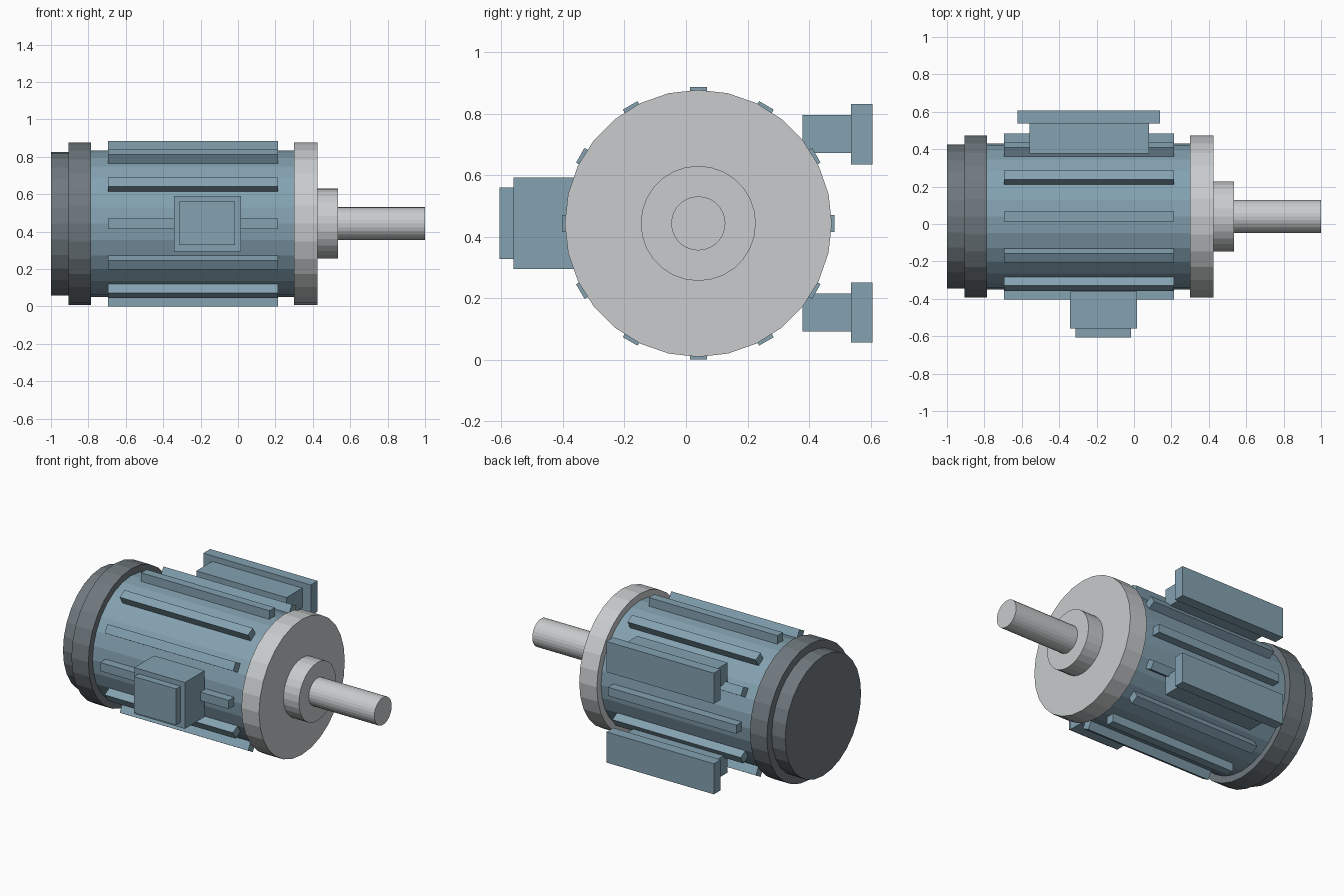
import bpy
import math
from mathutils import Matrix, Vector

default = bpy.data.objects.get("Cube")
if default:
    bpy.data.objects.remove(default, do_unlink=True)

CY, CZ = 0.04, 0.443      # motor axis
SEGMENTS = 28


def make_material(name, color):
    mat = bpy.data.materials.new(name)
    mat.use_nodes = True
    mat.diffuse_color = (*color, 1)
    mat.node_tree.nodes["Principled BSDF"].inputs["Base Color"].default_value = (*color, 1)
    return mat


blue = make_material("blue grey paint", (0.23, 0.36, 0.44))
dark = make_material("dark grey paint", (0.16, 0.19, 0.21))
steel = make_material("bright steel", (0.58, 0.60, 0.61))


def disc(name, x0, x1, radius, mat):
    """Cylinder along the motor axis."""
    bpy.ops.mesh.primitive_cylinder_add(
        vertices=SEGMENTS, radius=radius, depth=x1 - x0,
        location=((x0 + x1) / 2, CY, CZ), rotation=(0, math.pi / 2, 0))
    obj = bpy.context.object
    obj.name = name
    obj.data.materials.append(mat)


def box(name, xs, ys, zs, mat):
    """Box between the given limits on each axis."""
    bpy.ops.mesh.primitive_cube_add(size=1)
    obj = bpy.context.object
    obj.name = name
    limits = (xs, ys, zs)
    center = Vector([(a + b) / 2 for a, b in limits])
    size = Vector([b - a for a, b in limits])
    obj.data.transform(Matrix.Translation(center) @ Matrix.Diagonal(size).to_4x4())
    obj.data.materials.append(mat)
    return obj


# Housing, end covers and shaft
disc("housing", -0.80, 0.32, 0.391, blue)
disc("rear_cap", -1.0, -0.905, 0.384, dark)
disc("rear_band", -0.905, -0.785, 0.434, dark)
disc("front_flange", 0.30, 0.425, 0.434, steel)
disc("bearing_boss", 0.425, 0.535, 0.187, steel)
disc("shaft", 0.535, 1.0, 0.088, steel)

# Cooling fins around the housing
for i in range(12):
    fin = box(f"cooling_fin_{i + 1}", (-0.695, 0.215), (-0.0275, 0.0275), (0.37, 0.443), blue)
    fin.rotation_euler.x = math.radians(30 * i)
    fin.location = (0, CY, CZ)

# Terminal box on the front
box("terminal_box", (-0.343, 0.016), (-0.56, -0.36), (0.295, 0.592), blue)
box("terminal_box_lid", (-0.312, -0.015), (-0.606, -0.56), (0.328, 0.56), blue)

# Mounting feet on the back
for side, z in (("lower", 0.153), ("upper", 0.733)):
    box(f"{side}_foot_stem", (-0.56, 0.08), (0.378, 0.54), (z - 0.062, z + 0.062), blue)
    box(f"{side}_foot_plate", (-0.622, 0.14), (0.537, 0.606), (z - 0.098, z + 0.098), blue)
